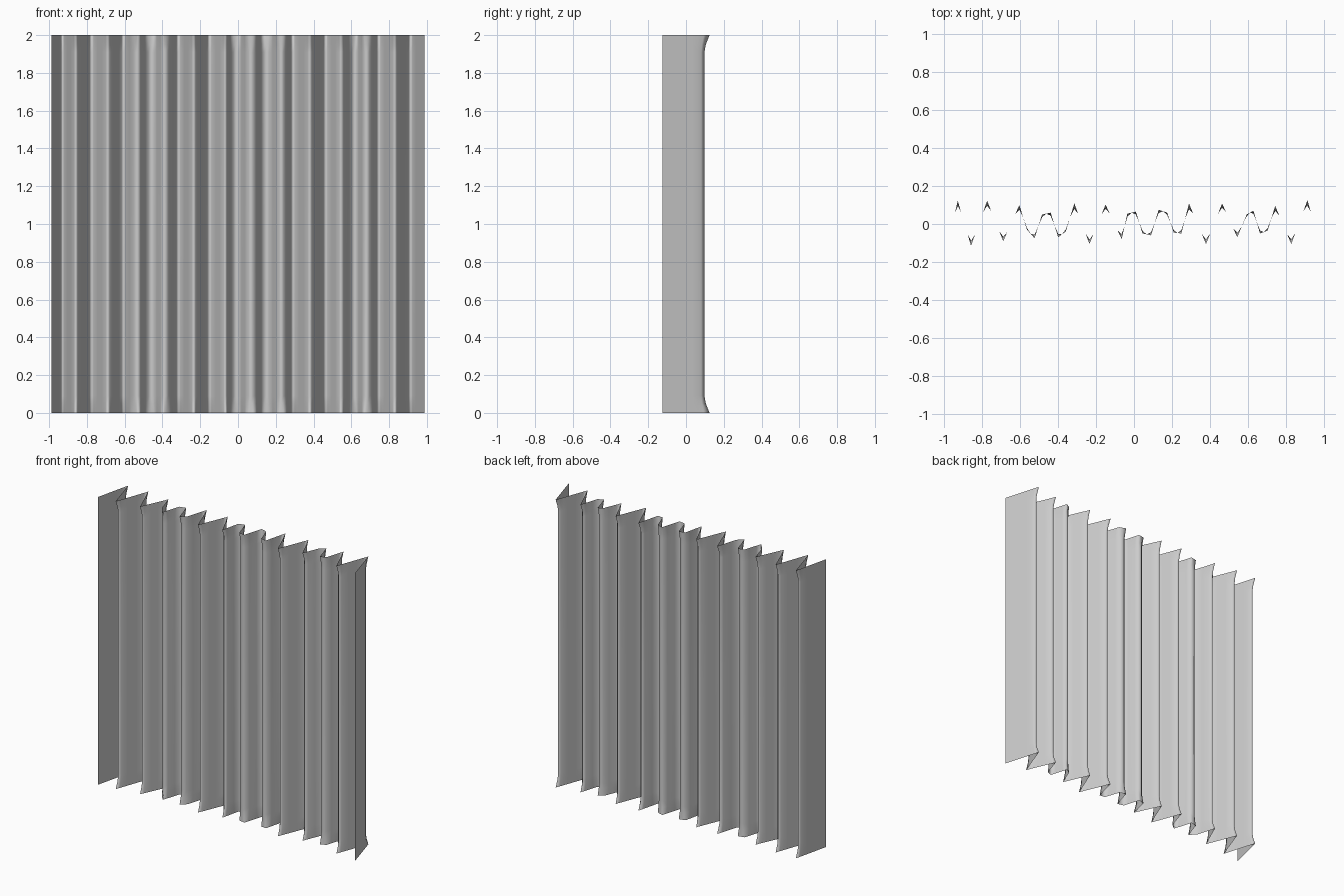
import bpy, bmesh

if "Cube" in bpy.data.objects:
    bpy.data.objects.remove(bpy.data.objects["Cube"])

# Hem outline of the pleated curtain, seen from above (x, y)
PLEATS = [(-.988, -.125), (-.93, .122), (-.86, -.115), (-.775, .122), (-.69, -.09),
          (-.605, .10), (-.565, -.03), (-.525, -.075), (-.485, .05), (-.44, .06),
          (-.40, -.07), (-.36, -.04), (-.315, .108), (-.235, -.105), (-.15, .102),
          (-.065, -.08), (-.035, .055), (.01, .065), (.045, -.05), (.09, -.06),
          (.13, .075), (.175, .06), (.21, -.045), (.25, -.05), (.29, .108),
          (.38, -.105), (.465, .108), (.545, -.07), (.595, .05), (.63, .07),
          (.665, -.05), (.705, -.035), (.745, .095), (.83, -.105), (.915, .125),
          (.988, -.125)]


def midpoints(pts):
    out = []
    for a, b in zip(pts, pts[1:]):
        out += [a, ((a[0] + b[0]) / 2, (a[1] + b[1]) / 2)]
    return out + [pts[-1]]


def soften(pts, w):
    mid = [tuple(w * p[i] + (1 - w) / 2 * (a[i] + b[i]) for i in (0, 1))
           for a, p, b in zip(pts, pts[1:], pts[2:])]
    return [pts[0]] + mid + [pts[-1]]


# Extra points on the long slopes only, then two levels of refinement
base = []
for a, b in zip(PLEATS, PLEATS[1:]):
    base.append(a)
    if b[0] - a[0] > .052:
        base.append(((a[0] + b[0]) / 2, (a[1] + b[1]) / 2))
base.append(PLEATS[-1])
hem = midpoints(midpoints(base))
body = midpoints(soften(midpoints(base), .5))   # rounded folds
# keep the rounded folds close to the hem at the crests
body = [tuple(.9 * p[i] + .1 * q[i] for i in (0, 1)) for p, q in zip(body, hem)]
near = [tuple(.75 * p[i] + .25 * q[i] for i in (0, 1)) for p, q in zip(body, hem)]

# Curtain sheet: sharp hems at top and bottom, rounded folds between
rows = [(0, hem), (.05, near), (.09, body), (1.0, body),
        (1.91, body), (1.95, near), (2, hem)]
bm = bmesh.new()
grid = [[bm.verts.new((x, y, z)) for x, y in pts] for z, pts in rows]
for lo, hi in zip(grid, grid[1:]):
    for i in range(len(lo) - 1):
        bm.faces.new((lo[i], lo[i + 1], hi[i + 1], hi[i])).smooth = True
mesh = bpy.data.meshes.new("curtain")
bm.to_mesh(mesh)
bm.free()
curtain = bpy.data.objects.new("curtain", mesh)
bpy.context.collection.objects.link(curtain)
